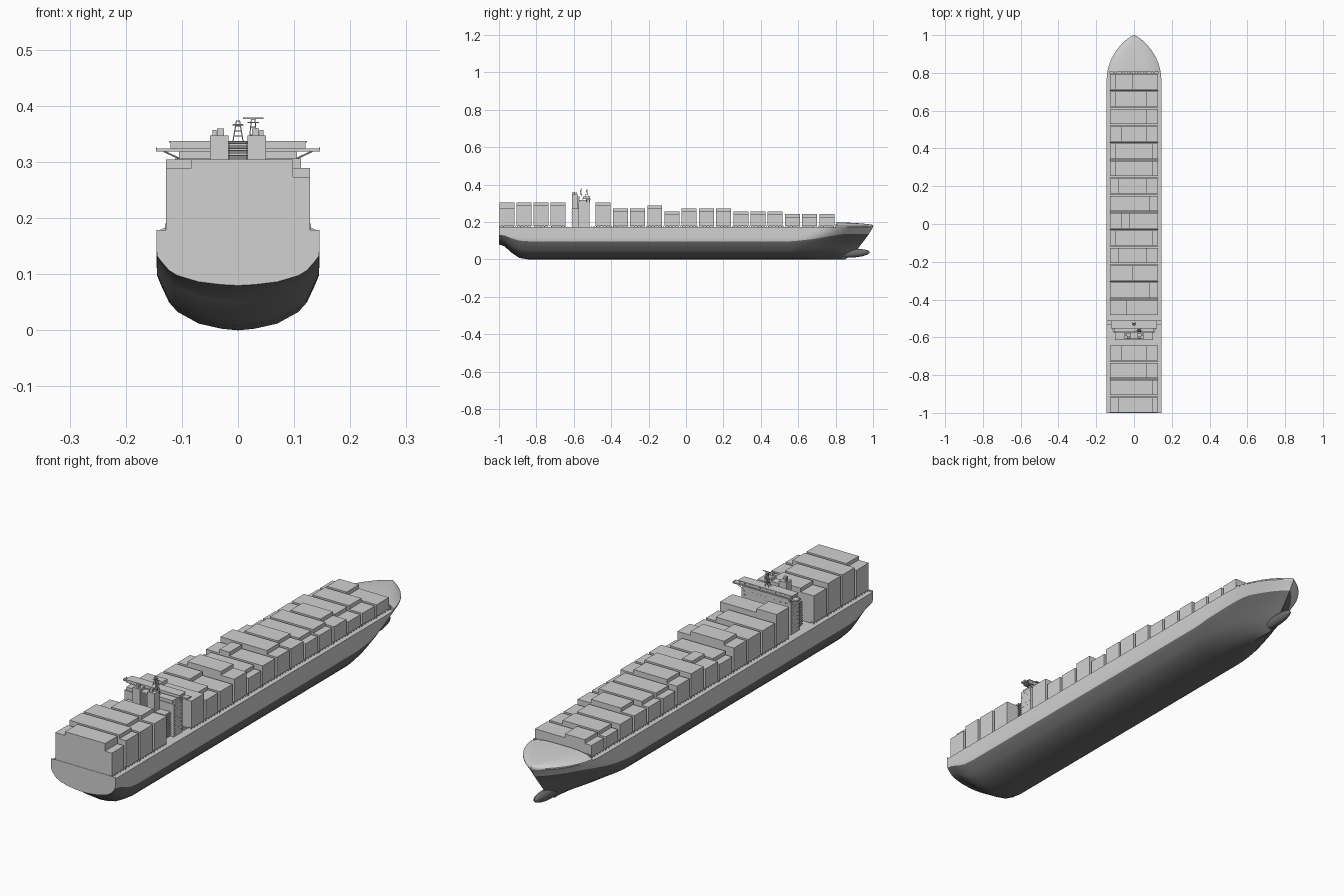
import bpy, bmesh, math, random
from mathutils import Vector, Matrix

if "Cube" in bpy.data.objects:
    bpy.data.objects.remove(bpy.data.objects["Cube"])

random.seed(4)
DECK, HOLD, TIER = 0.173, 0.179, 0.0157


def material(name, v):
    m = bpy.data.materials.new(name)
    m.diffuse_color = (v, v, v, 1)
    m.use_nodes = True
    m.node_tree.nodes["Principled BSDF"].inputs["Base Color"].default_value = m.diffuse_color
    return m


light = material("light_grey", 0.64)
dark = material("dark_grey_bottom_paint", 0.15)


def finish(name, bm, smooth=None, mats=(light,)):
    bmesh.ops.recalc_face_normals(bm, faces=bm.faces)
    me = bpy.data.meshes.new(name)
    bm.to_mesh(me)
    bm.free()
    for m in mats:
        me.materials.append(m)
    ob = bpy.data.objects.new(name, me)
    bpy.context.collection.objects.link(ob)
    if smooth:
        bpy.ops.object.select_all(action='DESELECT')
        ob.select_set(True)
        bpy.context.view_layer.objects.active = ob
        bpy.ops.object.shade_smooth_by_angle(angle=math.radians(smooth))
    return ob


def boxes(name, items):
    """One object made of boxes given as (x0, x1, y0, y1, z0, z1)."""
    bm = bmesh.new()
    for x0, x1, y0, y1, z0, z1 in items:
        m = Matrix.Translation(((x0 + x1) / 2, (y0 + y1) / 2, (z0 + z1) / 2)) @ \
            Matrix.Diagonal((abs(x1 - x0), y1 - y0, z1 - z0, 1))
        bmesh.ops.create_cube(bm, size=1, matrix=m)
    return finish(name, bm)


def bars(name, items, r=0.0009):
    """One object made of thin rods between point pairs."""
    bm = bmesh.new()
    for a, b in items:
        a, b = Vector(a), Vector(b)
        m = Matrix.Translation((a + b) / 2) @ (b - a).to_track_quat('Z', 'Y').to_matrix().to_4x4()
        bmesh.ops.create_cone(bm, segments=6, radius1=r, radius2=r, depth=(b - a).length,
                              cap_ends=True, matrix=m)
    return finish(name, bm)


def lerp(table, v):
    for (a, p), (b, q) in zip(table, table[1:]):
        if v <= b:
            return p + (q - p) * max(0, (v - a) / (b - a))
    return table[-1][1]


# hull: midship half section (x, z) lofted along y, with fine bow and raised stern
SECTION = [(0, 0), (0.03, 0.003), (0.07, 0.012), (0.108, 0.033), (0.123, 0.05), (0.137, 0.08),
           (0.144, 0.097), (0.145, 0.115), (0.145, 0.14), (0.145, DECK)]
PAINT, PAINT_Z = 6, 0.097            # section point where the bottom paint ends
KEEL = [(-1, 0.08), (-0.97, 0.07), (-0.93, 0.034), (-0.89, 0.008), (-0.84, 0), (1, 0)]
STEM = [(0, 0.85), (0.035, 0.905), (0.08, 0.935), (0.13, 0.975), (DECK, 1.0)]
BY_Z = [(z, x) for x, z in SECTION]


def bow_width(t, z):
    a = lerp([(0, 0.05), (0.05, 0.12), (0.1, 0.25), (DECK, 0.5)], z)
    p = lerp([(0, 1.5), (0.1, 1.7), (DECK, 2.2)], z)
    e = lerp([(0, 1), (0.1, 1), (DECK, 0.8)], z)
    return max(0, 1 - max(0, (t - a) / (1 - a)) ** p) ** e


def bow_point(t, z):
    # the paint line rises with the flare
    kn = PAINT_Z + 0.04 * lerp([(0.15, 0), (0.4, 0.3), (0.7, 0.95), (1, 1)], t)
    z = z * kn / PAINT_Z if z <= PAINT_Z else kn + (z - PAINT_Z) * (DECK - kn) / (DECK - PAINT_Z)
    return (lerp(BY_Z, z) * bow_width(t, z), 0.5 + (lerp(STEM, z) - 0.5) * t, z)


rows = []
for y in (-1, -0.985, -0.97, -0.95, -0.93, -0.91, -0.89, -0.865, -0.84, -0.8, -0.5, 0, 0.3):
    k = lerp(KEEL, y)
    rows.append([(x, y, k + (DECK - k) * z / DECK) for x, z in SECTION])
for i in range(25):
    t = 1 - (1 - i / 24) ** 1.6
    rows.append([bow_point(t, z) for x, z in SECTION])
bm = bmesh.new()
grid = []
for row in rows:
    full = [(-x, y, z) for x, y, z in row[:0:-1]] + row
    grid.append([bm.verts.new(p) for p in full])
mid = len(SECTION) - 1
for r, s in zip(grid, grid[1:]):
    for j in range(2 * mid):
        f = bm.faces.new((r[j], r[j + 1], s[j + 1], s[j]))
        seg = j - mid if j >= mid else mid - 1 - j
        f.material_index = 1 if seg < PAINT else 0
    bm.faces.new((r[-1], r[0], s[0], s[-1]))          # deck strip
bm.faces.new(grid[0])                                 # transom
bmesh.ops.remove_doubles(bm, verts=bm.verts, dist=0.0001)
finish("hull", bm, 25, (light, dark))

# bulbous bow
bm = bmesh.new()
bmesh.ops.create_uvsphere(bm, u_segments=20, v_segments=12, radius=1,
                          matrix=Matrix.Translation((0, 0.9, 0.033)) @ Matrix.Rotation(0.07, 4, 'X')
                          @ Matrix.Diagonal((0.019, 0.082, 0.022, 1)))
finish("bow_bulb", bm, 40, (dark,))

# raised, crowned foredeck with short side walls
bm = bmesh.new()
grid = []
for i in range(17):
    t = 0.61 + 0.39 * (1 - (1 - i / 16) ** 1.6)
    y, b = 0.5 + 0.5 * t, 0.145 * bow_width(t, DECK)
    h = 0.021 - 0.016 * (i / 16) ** 1.3
    pts = [(b * u / 8, y, 0.178 + h * (1 - abs(u / 8) ** 4)) for u in range(-8, 9)]
    pts = [(-b, y, DECK)] + pts + [(b, y, DECK)]
    grid.append([bm.verts.new(p) for p in pts])
for r, s in zip(grid, grid[1:]):
    for j in range(18):
        bm.faces.new((r[j], r[j + 1], s[j + 1], s[j]))
bm.faces.new(grid[0])
bmesh.ops.remove_doubles(bm, verts=bm.verts, dist=0.0001)
finish("foredeck", bm, 35)

# breakwater ribs behind the foredeck, and stern bulwark
boxes("breakwater", [(-0.13, 0.13, 0.798, 0.8, DECK - 0.002, 0.19)] +
      [(x * 0.0085 - 0.001, x * 0.0085 + 0.001, 0.8, 0.806, DECK - 0.002, 0.189) for x in range(-15, 16)])
boxes("stern_bulwark", [(-0.145, 0.145, -1, -0.9985, DECK - 0.001, HOLD)])

# container bays: (start y, tiers of tallest block)
bays = [(-0.998 + 0.0915 * i, 8) for i in range(4)]
bays += [(-0.483 + 0.092 * i, n) for i, n in enumerate((8, 6, 6, 7, 5, 6, 6, 6, 5, 5, 5, 4, 4, 4))]
LEN, HALF = 0.08, 0.128
COL = 2 * HALF / 17
stacks, hatches, posts, bridges = [], [], [], []
for i, (y, n) in enumerate(bays):
    left, right = random.choice((2, 3, 4)), random.choice((2, 3, 4))
    cut = random.randint(left + 3, 14 - right)
    drops = [random.choice((0, 1, 1)), 0, random.choice((0, 0, 1)), 1]
    if i == 0:
        left, cut, right, drops = 3, 9, 2, [1, 0, 0, 2]
    cuts = [0, left, cut, 17 - right, 17]
    for c, d, drop in zip(cuts, cuts[1:], drops):
        stacks.append((-HALF + COL * c, -HALF + COL * d, y, y + LEN, HOLD, HOLD + TIER * (n - drop)))
    hatches.append((-0.112, 0.112, y + 0.002, y + LEN - 0.002, DECK - 0.002, HOLD))
    for s in (-1, 1):
        for f in (0.004, 0.022, 0.04, 0.058, 0.076):
            posts.append((s * 0.125 - 0.002, s * 0.125 + 0.002, y + f - 0.002, y + f + 0.002, DECK - 0.002, HOLD))
    # low lashing bridge in the gap behind each bay
    if i not in (0, 4):
        g = y - 0.006
        bridges.append((-0.13, 0.13, g - 0.002, g + 0.002, HOLD, HOLD + 0.003))
        bridges += [(x * 0.0185 - 0.001, x * 0.0185 + 0.001, g - 0.001, g + 0.001, DECK - 0.002, HOLD)
                    for x in range(-7, 8)]
boxes("container_stacks", stacks)
boxes("hatch_covers", hatches)
boxes("container_pedestals", posts)
boxes("lashing_bridges", bridges)

# accommodation block, bridge and wings
boxes("deck_house", [(-0.112, 0.112, -0.575, -0.517, DECK - 0.002, 0.306),
                     (-0.105, 0.105, -0.572, -0.515, 0.306, 0.319)])
boxes("bridge_wings", [(-0.146, 0.146, -0.534, -0.51, 0.319, 0.324)] +
      [(s * 0.1445, s * 0.146, -0.534, -0.51, 0.324, 0.326) for s in (-1, 1)])
boxes("wheelhouse", [(-0.12, 0.12, -0.55, -0.513, 0.324, 0.335),
                     (-0.123, 0.123, -0.552, -0.511, 0.335, 0.337)])
bars("wing_braces", [((s * 0.104, y, 0.306), (s * 0.132, y, 0.319)) for s in (-1, 1) for y in (-0.53, -0.515)], 0.0015)

# house windows and wheelhouse windows as thin plates
win = []
for k in range(8):
    z = 0.186 + 0.0155 * k
    for j in range(5):
        y = -0.569 + 0.0105 * j
        win += [(x - 0.0007, x + 0.0007, y, y + 0.004, z, z + 0.005) for x in (-0.112, 0.112)]
    for j in range(-8, 9):
        win.append((j * 0.0125 - 0.002, j * 0.0125 + 0.002, -0.5177, -0.5163, z, z + 0.005))
win += [(j * 0.014 - 0.005, j * 0.014 + 0.005, -0.5137, -0.5123, 0.327, 0.333) for j in range(-8, 9)]
boxes("windows", win)

# grating ahead of the house, stair landings and engine casing behind it
boxes("deck_grating", [(-0.11, 0.11, -0.505 + 0.004 * k, -0.503 + 0.004 * k, DECK - 0.002, HOLD) for k in range(5)])
boxes("stair_landings", [(-0.1, 0.1, -0.613, -0.575, 0.18 + 0.008 * k, 0.182 + 0.008 * k) for k in range(12)])
boxes("engine_casing", [(-0.096, 0.096, -0.609, -0.575, DECK - 0.002, 0.272)])
boxes("casing_louvres", [(-0.0165, 0.0165, -0.606, -0.575, 0.272 + 0.003 * k, 0.2735 + 0.003 * k) for k in range(22)]
      + [(-0.016, 0.016, -0.602, -0.575, 0.268, 0.336)])

# twin funnels with exhaust pipes
boxes("funnels", [(s * a, s * b, y0, y1, z0, z1) for s in (-1, 1) for a, b, y0, y1, z0, z1 in
                  ((0.017, 0.05, -0.61, -0.578, 0.268, 0.347),
                   (0.025, 0.037, -0.606, -0.594, 0.347, 0.36),
                   (0.038, 0.045, -0.592, -0.584, 0.347, 0.357))])

# lattice masts with yards and radar bar
rods = []
for cx, cy, top in ((0, -0.53, 0.373), (0.027, -0.562, 0.377)):
    base = 0.337 if cx == 0 else 0.319
    for sx in (-1, 1):
        for sy in (-1, 1):
            rods.append(((cx + sx * 0.009, cy + sy * 0.007, base), (cx + sx * 0.003, cy + sy * 0.002, top)))
    for k in range(1, 5):
        f = k / 4
        w, z = 0.009 - 0.006 * f, base + (top - base) * f
        for s in (-1, 1):
            rods.append(((cx - w, cy + s * w * 0.75, z), (cx + w, cy + s * w * 0.75, z)))
            rods.append(((cx + s * w, cy - w * 0.75, z), (cx + s * w, cy + w * 0.75, z)))
    rods.append(((cx - 0.01, cy, top - 0.007), (cx + 0.01, cy, top - 0.007)))
bars("masts", rods)
boxes("radar", [(0.009, 0.045, -0.564, -0.56, 0.377, 0.379), (-0.009, 0.009, -0.532, -0.528, 0.366, 0.368)])
